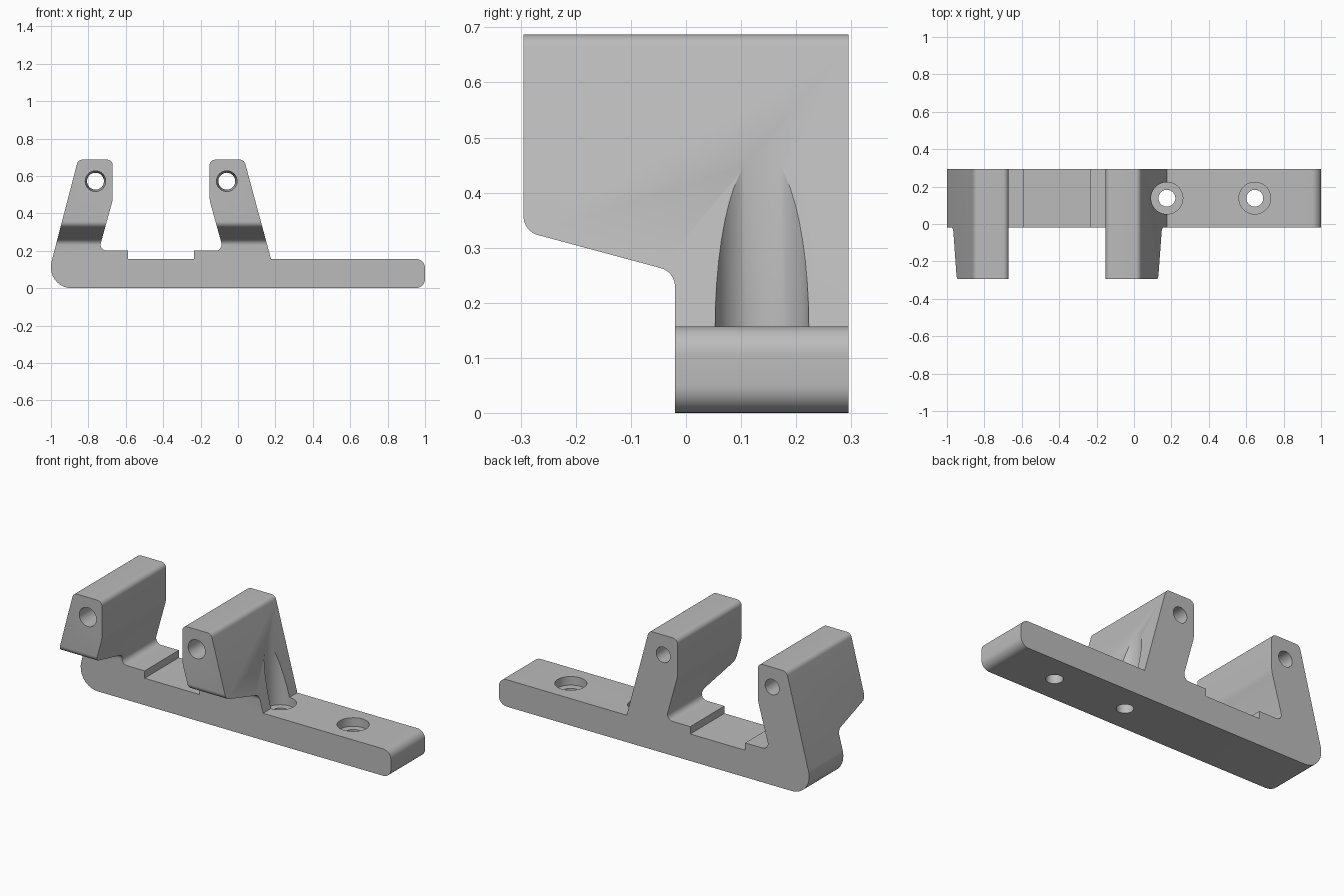
import bpy, bmesh, math
from mathutils import Vector

cube = bpy.data.objects.get("Cube")
if cube:
    bpy.data.objects.remove(cube, do_unlink=True)

grey = bpy.data.materials.new("plain grey")
grey.use_nodes = True
colour = (0.5, 0.5, 0.5, 1)
grey.diffuse_color = colour
grey.node_tree.nodes["Principled BSDF"].inputs["Base Color"].default_value = colour


def rounded(corners, steps=8):
    """Turn (a, b, radius) corners into an outline with filleted corners."""
    out = []
    for i, (a, b, r) in enumerate(corners):
        p = Vector((a, b))
        if r == 0:
            out.append(p)
            continue
        u = (Vector(corners[i - 1][:2]) - p).normalized()
        v = (Vector(corners[(i + 1) % len(corners)][:2]) - p).normalized()
        half = u.angle(v) / 2
        centre = p + (u + v).normalized() * (r / math.sin(half))
        start = p + u * (r / math.tan(half)) - centre
        end = p + v * (r / math.tan(half)) - centre
        sweep = math.atan2(start.x * end.y - start.y * end.x, start.dot(end))
        for k in range(steps + 1):
            t = sweep * k / steps
            c, s = math.cos(t), math.sin(t)
            out.append(centre + Vector((c * start.x - s * start.y,
                                        s * start.x + c * start.y)))
    return out


def prism(name, outline, place, shift):
    """Extrude an outline placed in space by the given shift."""
    bm = bmesh.new()
    face = bm.faces.new([bm.verts.new(place(p)) for p in outline])
    new = bmesh.ops.extrude_face_region(bm, geom=[face])["geom"]
    bmesh.ops.translate(bm, vec=shift, verts=[g for g in new if isinstance(g, bmesh.types.BMVert)])
    bmesh.ops.recalc_face_normals(bm, faces=bm.faces)
    mesh = bpy.data.meshes.new(name)
    bm.to_mesh(mesh)
    bm.free()
    obj = bpy.data.objects.new(name, mesh)
    bpy.context.collection.objects.link(obj)
    return obj


def cone(name, r1, r2, depth, location, rotation=(0, 0, 0)):
    bpy.ops.mesh.primitive_cone_add(vertices=48, radius1=r1, radius2=r2, depth=depth,
                                    location=location, rotation=rotation)
    obj = bpy.context.object
    obj.name = name
    return obj


def boolean(target, cutter, operation):
    """Apply a boolean and discard its cutter."""
    cutter.hide_render = True
    bpy.ops.object.select_all(action="DESELECT")
    bpy.context.view_layer.objects.active = target
    target.select_set(True)
    mod = target.modifiers.new("cut", "BOOLEAN")
    mod.operation, mod.solver, mod.object = operation, "EXACT", cutter
    bpy.ops.object.modifier_apply(modifier=mod.name)
    bpy.data.objects.remove(cutter, do_unlink=True)


# Front outline: base bar with two mirrored leaning arms
top, bar, pad, middle = 0.687, 0.157, 0.2, -0.411
inner = [(-0.855, top, 0.03), (-0.67, top, 0.03), (-0.67, 0.47, 0.15),
         (-0.745, pad, 0.033), (-0.588, pad, 0), (-0.588, bar, 0)]
mirrored = [(2 * middle - x, z, r) for x, z, r in reversed(inner)]
front = ([(-1, 0, 0.11), (-1, 0.13, 0.1)] + inner + mirrored +
         [(0.176, bar, 0), (1, bar, 0.05), (1, 0, 0.05)])
bracket = prism("bracket", rounded(front), lambda p: (p.x, -1, p.y), (0, 2, 0))

# Side outline: arms overhang the bar at the front
side = [(-0.02, -1, 0), (0.295, -1, 0), (0.295, 1, 0), (-0.295, 1, 0),
        (-0.295, 0.33, 0.035), (-0.02, 0.256, 0.035)]
boolean(bracket, prism("side_shape", rounded(side), lambda p: (-2, p.x, p.y), (4, 0, 0)),
        "INTERSECT")

# Tapered pin holes through the arms
for x in (-0.762, -0.06):
    boolean(bracket, cone("pin_hole", 0.055, 0.045, 0.6, (x, 0, 0.572), (-math.pi / 2, 0, 0)),
            "DIFFERENCE")

# Counterbored bolt holes, with clearance running up into the arm
for x in (0.176, 0.646):
    boolean(bracket, cone("bolt_hole", 0.045, 0.045, 0.6, (x, 0.138, 0)), "DIFFERENCE")
    boolean(bracket, cone("counterbore", 0.085, 0.085, 1, (x, 0.138, 0.607)), "DIFFERENCE")

bracket.data.materials.clear()
bracket.data.materials.append(grey)
bpy.ops.object.select_all(action="DESELECT")
bracket.select_set(True)
bpy.context.view_layer.objects.active = bracket
bpy.ops.object.shade_smooth_by_angle(angle=math.radians(25))
